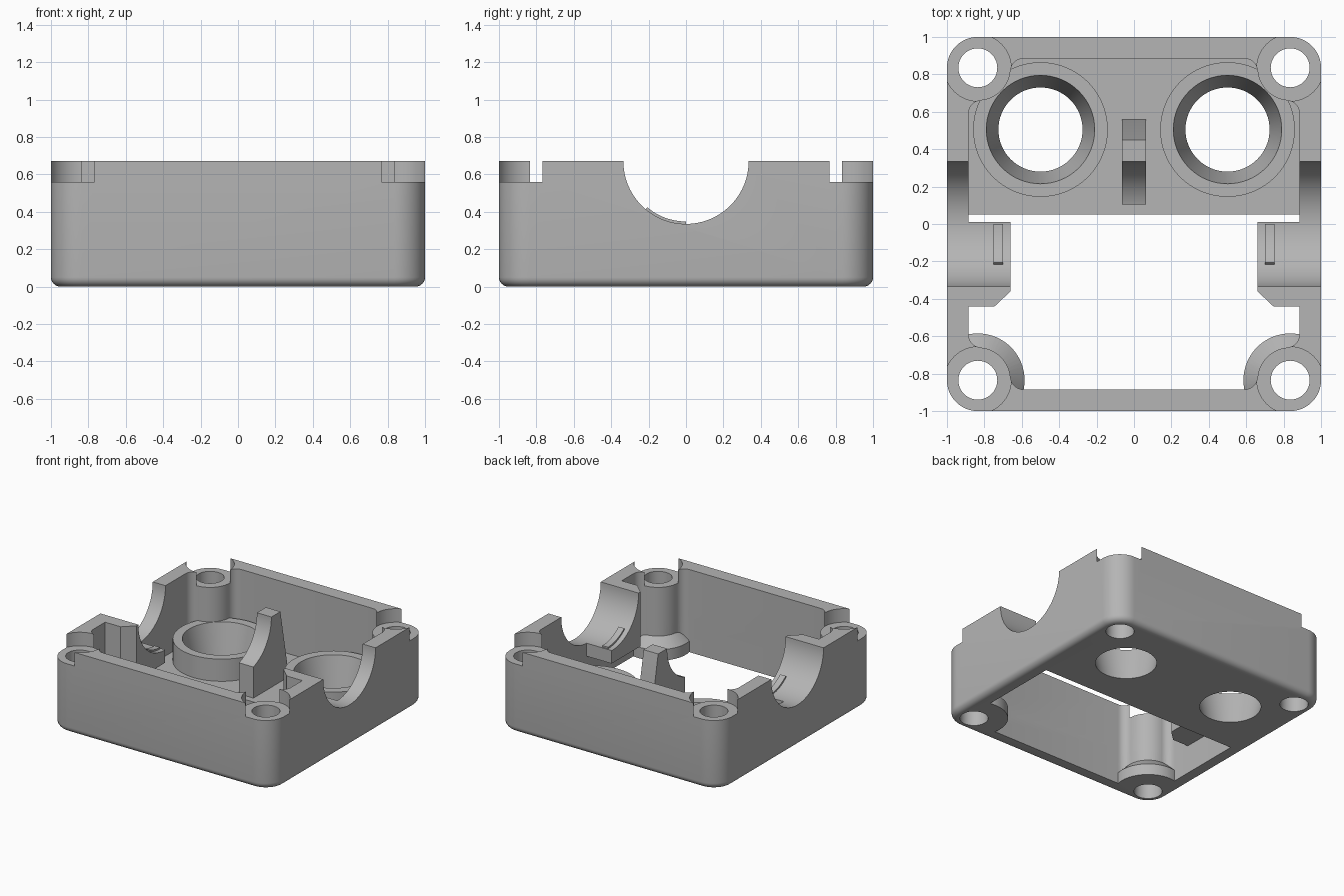
import bpy, bmesh
from math import sin, cos, pi, radians

if "Cube" in bpy.data.objects:
    bpy.data.objects.remove(bpy.data.objects["Cube"])

grey = bpy.data.materials.new("plain_grey")
grey.use_nodes = True
COLOUR = (0.46, 0.46, 0.46, 1)
grey.diffuse_color = COLOUR
grey.node_tree.nodes["Principled BSDF"].inputs["Base Color"].default_value = COLOUR

TOP = 0.67        # rim height, also the shaft axis height
FLOOR = 0.10
WALL = 0.885      # inner wall distance
POST = 0.835      # screw post centre distance
SHAFT_R = 0.335


def arc(cx, cy, r, a0, a1, n=10):
    """Points on an arc, angles in degrees."""
    steps = [radians(a0 + (a1 - a0) * i / n) for i in range(n + 1)]
    return [(cx + r * cos(a), cy + r * sin(a)) for a in steps]


def circle(cx, cy, r, n=64):
    return arc(cx, cy, r, 0, 360, n)[:-1]


def loft(name, loops, ring=False):
    """Skin a list of equal point loops, capped or joined back to the start."""
    bm = bmesh.new()
    rows = [[bm.verts.new(p) for p in loop] for loop in loops]
    pairs = list(zip(rows, rows[1:])) + ([(rows[-1], rows[0])] if ring else [])
    for a, b in pairs:
        for i in range(len(a)):
            j = (i + 1) % len(a)
            bm.faces.new((a[i], a[j], b[j], b[i]))
    if not ring:
        bm.faces.new(rows[0])
        bm.faces.new(rows[-1])
    bmesh.ops.recalc_face_normals(bm, faces=bm.faces)
    mesh = bpy.data.meshes.new(name)
    bm.to_mesh(mesh)
    bm.free()
    mesh.materials.append(grey)
    ob = bpy.data.objects.new(name, mesh)
    bpy.context.collection.objects.link(ob)
    return ob


def prism_z(name, outline, z0, z1):
    return loft(name, [[(x, y, z) for x, y in outline] for z in (z0, z1)])


def prism_x(name, outline, x0, x1):
    return loft(name, [[(x, y, z) for y, z in outline] for x in (x0, x1)])


def lathe(name, cx, cy, profile, ring=False):
    return loft(name, [[(x, y, z) for x, y in circle(cx, cy, r)] for r, z in profile], ring)


def cut(target, cutter, keep=False):
    """Subtract the cutter and bake the result."""
    cutter.hide_render = True
    mod = target.modifiers.new("cut", "BOOLEAN")
    mod.operation, mod.solver, mod.object = "DIFFERENCE", "EXACT", cutter
    bpy.context.view_layer.update()
    graph = bpy.context.evaluated_depsgraph_get()
    mesh = bpy.data.meshes.new_from_object(target.evaluated_get(graph))
    target.modifiers.clear()
    target.data = mesh
    if not keep:
        bpy.data.objects.remove(cutter)


def rounded_square(half, r):
    c = half - r
    return [p for k, (sx, sy) in enumerate([(1, 1), (-1, 1), (-1, -1), (1, -1)])
            for p in arc(sx * c, sy * c, r, 90 * k, 90 * k + 90, 12)]


def cavity_outline():
    """Inner wall line that bulges inwards around each screw post."""
    corner = (arc(0.815, 0.59, 0.07, 0, 90, 8)
              + arc(POST, POST, 0.175, 264, 186, 14)
              + arc(0.59, 0.815, 0.07, 0, 90, 8))
    points = []
    for k in range(4):
        c, s = round(cos(k * pi / 2)), round(sin(k * pi / 2))
        points += [(x * c - y * s, x * s + y * c) for x, y in corner]
    return points


corners = [(sx * POST, sy * POST) for sx in (-1, 1) for sy in (-1, 1)]

# Outer shell with a rounded bottom edge
F = 0.05
sections = [(F - F * cos(t), F - F * sin(t)) for t in [radians(90 - 15 * i) for i in range(7)]]
sections = [(F * (1 - sin(radians(15 * i))), F * (1 - cos(radians(15 * i)))) for i in range(7)]
sections.append((0, TOP))
shell = loft("case_shell", [[(x, y, z) for x, y in rounded_square(1 - d, 0.165 - d)]
                            for d, z in sections])

# Cavity above the floor, and the open bay in the front half
outline = cavity_outline()
front = [p for p in outline if p[1] < 0]
cavity = prism_z("cavity_cutter", outline, FLOOR, 1)
bay = prism_z("bay_cutter", [(-WALL, 0.05)] + front + [(WALL, 0.05)], -0.2, 0.3)
for cx, cy in corners:
    if cy < 0:
        # Flared foot left standing around each front post
        foot = [(0.25, -0.3), (0.25, 0.09), (0.16, 0.18)]
        for cutter in (cavity, bay):
            cut(cutter, lathe("foot", cx, cy, foot))
cut(shell, cavity)
cut(shell, bay)

# Screw holes and lowered post tops
for cx, cy in corners:
    cut(shell, prism_z("notch", circle(cx, cy, 0.178), 0.56, 1))
    cut(shell, prism_z("screw_hole", circle(cx, cy, 0.104, 48), -0.2, 1))

# Shaft saddle through both side walls
shaft = prism_x("shaft_cutter", circle(0, TOP, SHAFT_R, 96), -1.5, 1.5)
cut(shell, shaft, keep=True)

# Tapered sockets with collars
EYE_TOP = 0.28
for side, sx in (("left", 1), ("right", -1)):
    cx, cy = sx * 0.5, 0.505
    cut(shell, lathe("socket_cutter", cx, cy, [(0.225, -0.1), (0.225, 0), (0.29, EYE_TOP)]))
    mid = 0.225 + 0.065 * 0.05 / EYE_TOP
    lathe(side + "_socket_collar", cx, cy,
          [(mid, 0.05), (0.29, EYE_TOP), (0.36, EYE_TOP), (0.36, 0.05)], ring=True)

    # Bearing block on the side wall
    plan = [(0.886, 0.01), (0.66, 0.01), (0.66, -0.36), (0.745, -0.44), (0.886, -0.44)]
    block = prism_z(side + "_bearing_block", [(sx * x, y) for x, y in plan], 0.23, TOP)
    cut(block, shaft, keep=True)

    # Thin rib lying on the saddle
    rib = arc(0, TOP, SHAFT_R + 0.01, 230, 270) + arc(0, TOP, SHAFT_R - 0.013, 270, 230)
    prism_x(side + "_saddle_rib", rib, sx * 0.70, sx * 0.75)

# Central shaft support
support = prism_x("shaft_support", [(0.105, 0.05), (0.56, 0.05), (0.56, FLOOR),
                                    (0.45, TOP), (0.105, TOP)], -0.065, 0.065)
cut(support, shaft)

# Smooth round faces, crisp edges
for ob in bpy.context.collection.objects:
    if ob.type == "MESH" and grey.name in ob.data.materials:
        ob.data.polygons.foreach_set("use_smooth", [True] * len(ob.data.polygons))
        ob.data.set_sharp_from_angle(angle=radians(30))
